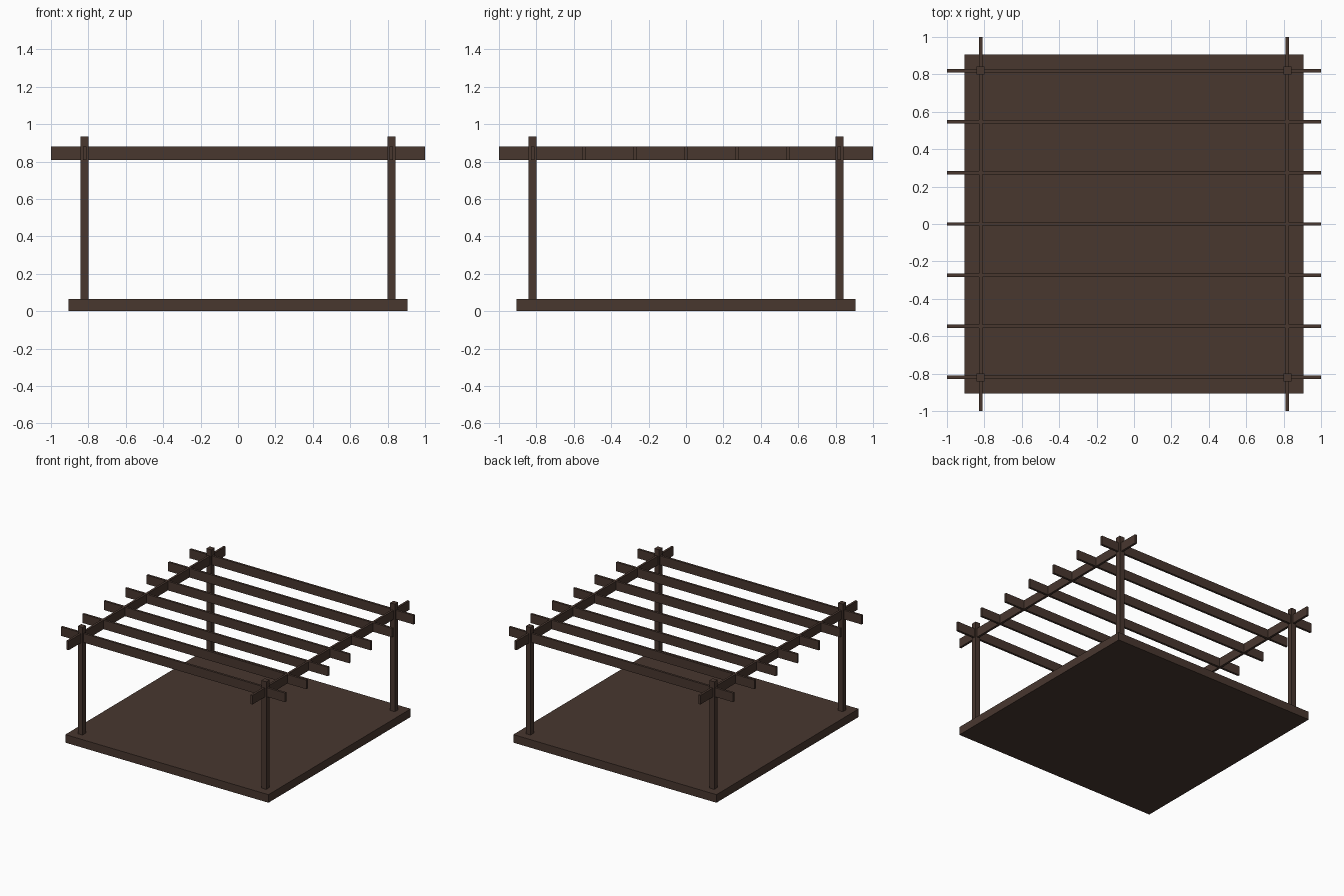
import bpy

if "Cube" in bpy.data.objects:
    bpy.data.objects.remove(bpy.data.objects["Cube"])

# Single dark timber colour
wood = bpy.data.materials.new("dark_brown_wood")
wood.diffuse_color = (0.065, 0.038, 0.028, 1)
wood.use_nodes = True
wood.node_tree.nodes["Principled BSDF"].inputs["Base Color"].default_value = wood.diffuse_color


def box(name, center, size):
    """Axis-aligned box with applied scale."""
    bpy.ops.mesh.primitive_cube_add(size=1, location=center)
    ob = bpy.context.object
    ob.name = name
    ob.scale = size
    bpy.ops.object.transform_apply(location=False, rotation=False, scale=True)
    ob.data.materials.append(wood)
    return ob


POST = 0.82                      # post offset from the centre
DECK_TOP, POST_TOP = 0.065, 0.933
BEAM_LOW, BEAM_TOP = 0.807, 0.88
THICK = 0.018                    # beam and rafter thickness
beam_z, beam_h = (BEAM_LOW + BEAM_TOP) / 2, BEAM_TOP - BEAM_LOW

# Floor deck
box("deck", (0, 0, DECK_TOP / 2), (1.814, 1.814, DECK_TOP))

# Four corner posts and two side beams
for side, sx in (("left", -1), ("right", 1)):
    for end, sy in (("front", -1), ("back", 1)):
        box(f"{end}_{side}_post",
            (sx * POST, sy * POST, (DECK_TOP + POST_TOP) / 2),
            (0.043, 0.043, POST_TOP - DECK_TOP))
    box(f"{side}_beam", (sx * POST, 0, beam_z), (THICK, 2, beam_h))

# Seven evenly spaced rafters across the roof
for i in range(7):
    box(f"rafter_{i + 1}", (0, -POST + i * POST / 3, beam_z), (2, THICK, beam_h))
